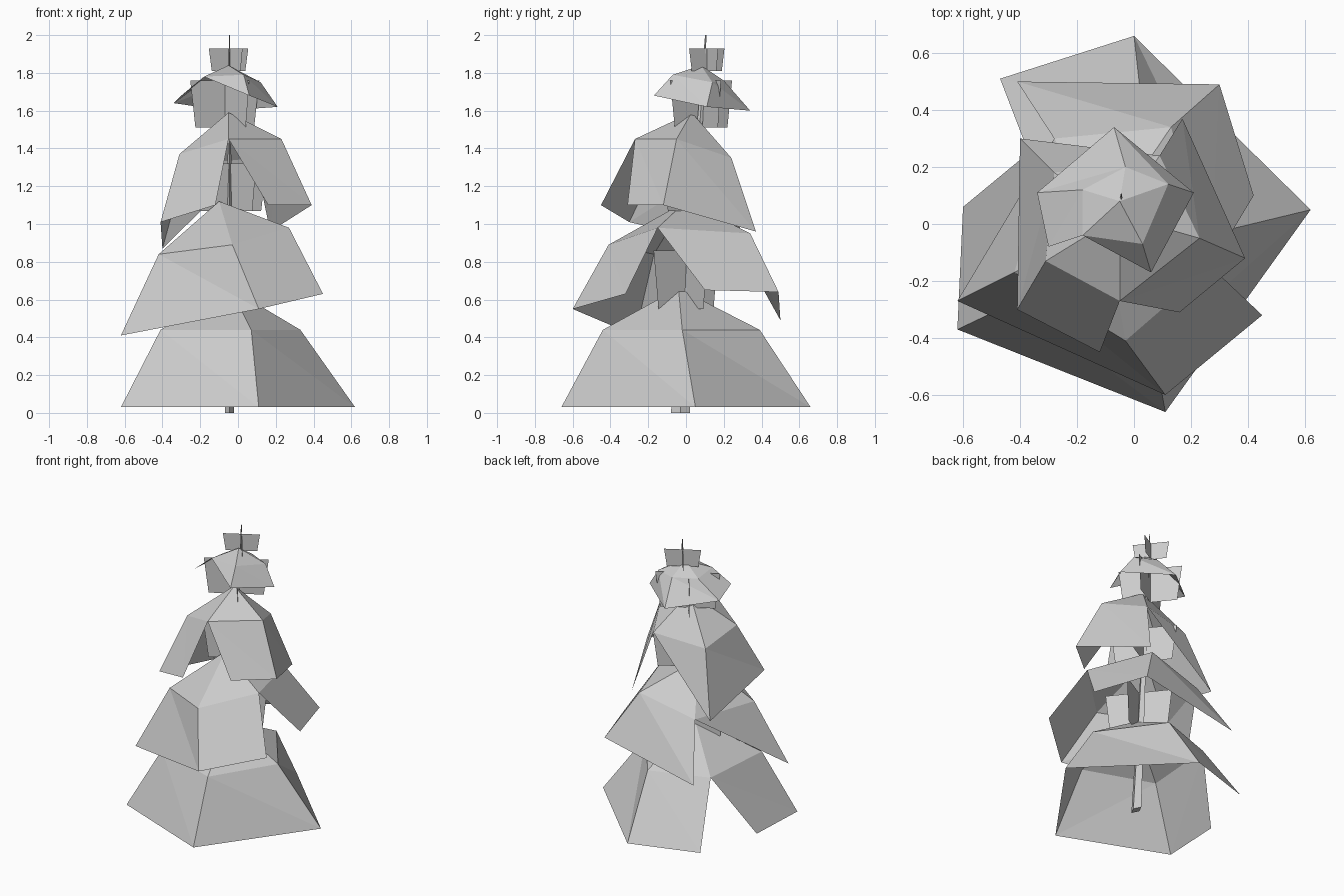
import bpy
import bmesh
from mathutils import Vector

cube = bpy.data.objects.get("Cube")
if cube:
    bpy.data.objects.remove(cube, do_unlink=True)

grey = bpy.data.materials.new("plain grey")
grey.use_nodes = True
colour = (0.6, 0.6, 0.6, 1)
grey.diffuse_color = colour
grey.node_tree.nodes["Principled BSDF"].inputs["Base Color"].default_value = colour


def finish(bm, name):
    """Turn a bmesh into a flat shaded grey object."""
    mesh = bpy.data.meshes.new(name)
    bm.to_mesh(mesh)
    bm.free()
    mesh.materials.append(grey)
    obj = bpy.data.objects.new(name, mesh)
    bpy.context.collection.objects.link(obj)
    return obj


def skirt(name, apex, shoulder, hem, torn):
    """Five folded panels around an apex; the hem is split under shoulder 0."""
    bm = bmesh.new()
    top = bm.verts.new(apex)
    mids = [bm.verts.new(p) for p in shoulder]
    ends = [bm.verts.new(p) for p in hem]
    for i in range(len(mids)):
        a, b = mids[i], mids[(i + 1) % len(mids)]
        bm.faces.new((top, a, b))
        bm.faces.new((a, ends[i + 1], b))
        # A torn skirt lacks the lower half of one panel
        if not (torn and i == 2):
            bm.faces.new((a, ends[i], ends[i + 1]))
    return finish(bm, name)


def crossed_cards(name, centre, low, high, half_width):
    """Two upright leaf cards that cross at the trunk, narrower below."""
    bm = bmesh.new()
    for direction in (Vector((0.87, 0.5, 0)), Vector((-0.62, 0.78, 0))):
        corners = []
        for side, z, grow in ((-1, low, 0.85), (1, low, 0.85), (1, high, 1), (-1, high, 1)):
            p = Vector(centre) + direction * side * half_width * grow
            corners.append(bm.verts.new((p.x, p.y, z)))
        bm.faces.new(corners)
    return finish(bm, name)


# Foliage skirts, from the ground up
skirt("bottom_skirt", (-0.04, -0.04, 0.66),
      [(x, y, 0.44) for x, y in
       ((-0.37, 0.25), (-0.41, -0.27), (0.07, -0.44), (0.33, -0.02), (0.03, 0.39))],
      [(x, y, 0.03) for x, y in
       ((-0.6, 0.06), (-0.62, -0.37), (0.11, -0.66), (0.62, 0.05), (0, 0.66), (-0.47, 0.51))],
      torn=False)

skirt("lower_skirt", (-0.1, 0, 1.12),
      [(0.27, -0.15, 0.98), (0.13, 0.34, 0.95), (-0.28, 0.3, 0.85),
       (-0.42, -0.17, 0.84), (-0.03, -0.41, 0.89)],
      [(0.42, 0.1, 0.65), (0.3, 0.49, 0.64), (-0.41, 0.5, 0.49),
       (-0.62, -0.27, 0.41), (0.11, -0.6, 0.55), (0.45, -0.32, 0.63)],
      torn=True)

skirt("upper_skirt", (-0.05, 0.03, 1.59),
      [(-0.05, -0.27, 1.45), (0.23, -0.05, 1.45), (0.09, 0.24, 1.35),
       (-0.28, 0.18, 1.31), (-0.31, -0.13, 1.37)],
      [(0.16, -0.31, 1.1), (0.39, -0.12, 1.1), (0.17, 0.37, 0.96),
       (-0.4, 0.3, 0.87), (-0.41, -0.3, 1.01), (-0.12, -0.45, 1.1)],
      torn=True)

back_hem = (-0.07, 0.34, 1.6)
skirt("top_skirt", (-0.05, 0.08, 1.84),
      [(-0.03, 0.2, 1.76), (-0.18, 0.12, 1.76), (-0.18, -0.04, 1.78),
       (0.03, -0.07, 1.79), (0.12, 0.14, 1.75)],
      [back_hem, (-0.34, 0.11, 1.64), (-0.3, -0.08, 1.68),
       (0.06, -0.17, 1.68), (0.21, 0.11, 1.62), back_hem],
      torn=True)

# Inner leaf cards around the trunk
crossed_cards("crown_cards", (-0.05, 0.11, 0), 1.81, 1.93, 0.12)
crossed_cards("upper_cards", (-0.07, 0.08, 0), 1.51, 1.76, 0.21)
crossed_cards("middle_cards", (-0.04, 0.05, 0), 1.07, 1.32, 0.22)
crossed_cards("lower_cards", (-0.04, 0, 0), 0.55, 0.86, 0.22)

# Leaning, flattened trunk that ends in a spike
bm = bmesh.new()
bmesh.ops.create_cone(bm, cap_ends=True, segments=4, radius1=0.05, radius2=0.004, depth=2)
for v in bm.verts:
    rise = v.co.z / 2 + 0.5
    v.co = Vector((v.co.x * 0.5 - 0.045, v.co.y - 0.03 + 0.135 * rise, 2 * rise))
finish(bm, "trunk")
